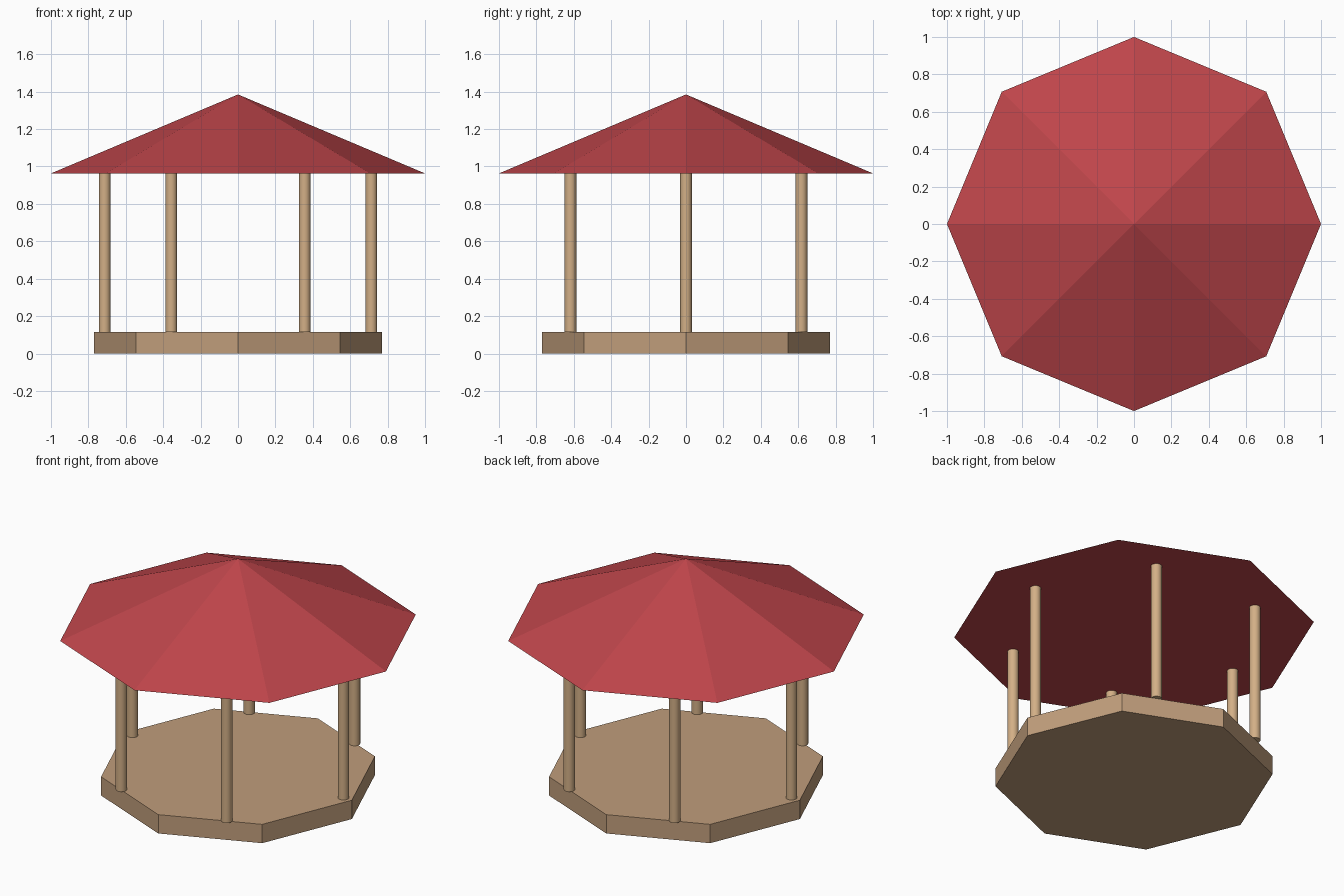
import bpy
from math import cos, sin, pi

default = bpy.data.objects.get("Cube")
if default:
    bpy.data.objects.remove(default, do_unlink=True)


def make_material(name, rgb):
    mat = bpy.data.materials.new(name)
    mat.use_nodes = True
    color = (*rgb, 1.0)
    mat.diffuse_color = color
    mat.node_tree.nodes["Principled BSDF"].inputs["Base Color"].default_value = color
    return mat


def add_prism(name, mat, sides, bottom_radius, top_radius, z0, z1, x=0, y=0):
    bpy.ops.mesh.primitive_cone_add(
        vertices=sides, radius1=bottom_radius, radius2=top_radius,
        depth=z1 - z0, location=(x, y, (z0 + z1) / 2))
    obj = bpy.context.object
    obj.name = name
    obj.data.materials.append(mat)
    return obj


floor_wood = make_material("floor wood", (0.53, 0.34, 0.20))
post_wood = make_material("post wood", (0.65, 0.43, 0.24))
roof_red = make_material("roof red", (0.52, 0.06, 0.07))

FLOOR_TOP, EAVES, PEAK = 0.115, 0.963, 1.385

# Octagonal floor and pyramid roof, corners on the axes
add_prism("floor", floor_wood, 8, 0.77, 0.77, 0, FLOOR_TOP)
add_prism("roof", roof_red, 8, 1.0, 0, EAVES, PEAK)

# Ring of six round posts
POSTS = 6
for i in range(POSTS):
    angle = 2 * pi * i / POSTS
    add_prism(f"post_{i + 1}", post_wood, 20, 0.031, 0.031, FLOOR_TOP, EAVES,
              0.713 * cos(angle), 0.713 * sin(angle))
    bpy.ops.object.shade_smooth_by_angle()
